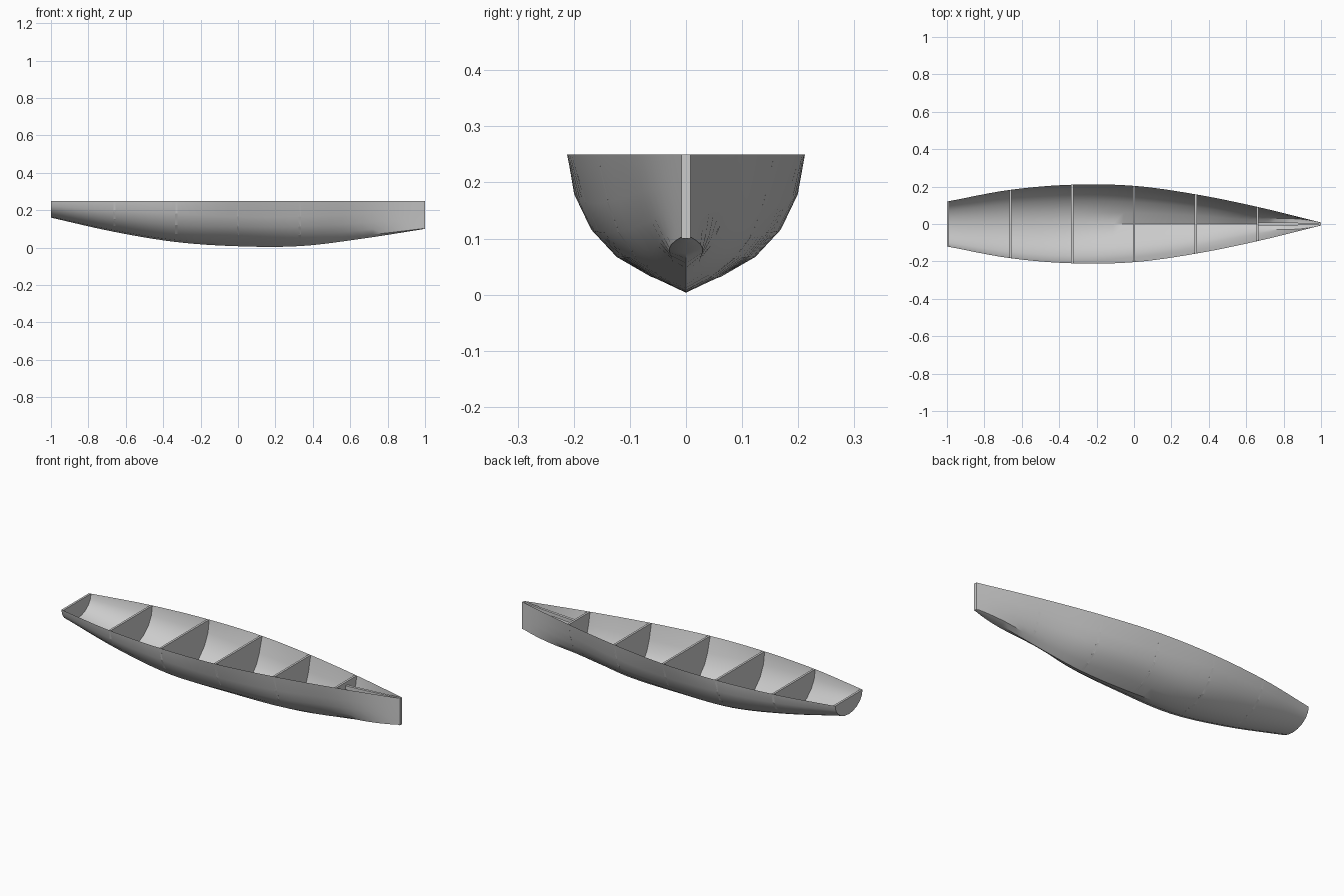
import bpy, bmesh, math

cube = bpy.data.objects.get("Cube")
if cube:
    bpy.data.objects.remove(cube, do_unlink=True)

grey = bpy.data.materials.new("hull grey")
grey.use_nodes = True
grey.diffuse_color = (0.6, 0.6, 0.6, 1)
grey.node_tree.nodes["Principled BSDF"].inputs["Base Color"].default_value = (0.6, 0.6, 0.6, 1)

RIM = 0.25
STEPS = 6
# Evenly spaced stations from stern to bow
HALF_WIDTH = [0.12, 0.182, 0.21, 0.204, 0.158, 0.09, 0.008]
KEEL = [0.16, 0.085, 0.03, 0.007, 0.008, 0.048, 0.10]
# Half sections as (width fraction, height fraction), keel to rim
ROUND = [(math.sin(i * math.pi / 10), 1 - math.cos(i * math.pi / 10)) for i in range(6)]
MIDSHIP = [(0, 0), (0.29, 0.1), (0.57, 0.25), (0.76, 0.43), (0.88, 0.65), (1, 1)]
BOW = [(0, 0), (0.28, 0.08), (0.52, 0.22), (0.7, 0.42), (0.86, 0.67), (1, 1)]
STEM = [(0, 0), (1, 0.02), (1, 0.2), (1, 0.42), (1, 0.67), (1, 1)]
SHAPES = [ROUND, ROUND, ROUND, MIDSHIP, MIDSHIP, BOW, STEM]


def smooth(values, x):
    """Smooth curve through the station values."""
    s = min(max((x + 1) * 3, 0), 6)
    i = min(int(s), 5)
    t = s - i
    a, b = values[i], values[i + 1]
    before = values[i - 1] if i else 2 * a - b
    after = values[i + 2] if i < 5 else 2 * b - a
    m, n = (b - before) / 2, (after - a) / 2
    return (a * (2*t**3 - 3*t*t + 1) + m * (t**3 - 2*t*t + t)
            + b * (3*t*t - 2*t**3) + n * (t**3 - t*t))


def section(x):
    """Full cross-section at x, from one rim to the other."""
    w, k = smooth(HALF_WIDTH, x), smooth(KEEL, x)
    half = [(w * smooth([s[j][0] for s in SHAPES], x),
             k + (RIM - k) * smooth([s[j][1] for s in SHAPES], x))
            for j in range(6)]
    return [(x, -y, z) for y, z in reversed(half)] + [(x, y, z) for y, z in half[1:]]


def loft(name, rings, capped):
    """Skin a row of matching sections; capped makes a closed solid."""
    bm = bmesh.new()
    rows = [[bm.verts.new(p) for p in ring] for ring in rings]
    for a, b in zip(rows, rows[1:]):
        n = len(a)
        for j in range(n if capped else n - 1):
            k = (j + 1) % n
            bm.faces.new((a[j], a[k], b[k], b[j]))
    if capped:
        bm.faces.new(rows[0])
        bm.faces.new(rows[-1])
        bmesh.ops.recalc_face_normals(bm, faces=bm.faces)
    else:
        bmesh.ops.reverse_faces(bm, faces=bm.faces)
    mesh = bpy.data.meshes.new(name)
    bm.to_mesh(mesh)
    bm.free()
    mesh.materials.append(grey)
    obj = bpy.data.objects.new(name, mesh)
    bpy.context.collection.objects.link(obj)
    return obj


def box_ring(x, half, low, high):
    return [(x, -half, low), (x, half, low), (x, half, high), (x, -half, high)]


# Thin open hull
hull = loft("hull", [section(-1 + i / (3 * STEPS)) for i in range(6 * STEPS + 1)], False)
bpy.ops.object.select_all(action="DESELECT")
hull.select_set(True)
bpy.context.view_layer.objects.active = hull
bpy.ops.object.shade_smooth_by_angle(angle=math.radians(35))

# Transom and cross walls fill the hull up to the rim
THICK = 0.006
for i, x in enumerate([-0.994, -0.66, -0.33, 0, 0.33, 0.66]):
    name = f"bulkhead_{i}" if i else "transom"
    loft(name, [section(x - THICK), section(x + THICK)], True)

# Upright bow post and the narrow plank running back from it
loft("stem_post", [box_ring(0.988, 0.008, 0.1, RIM), box_ring(1, 0.008, 0.1, RIM)], True)
loft("bow_plank", [box_ring(0.66, 0.008, 0.21, 0.23), box_ring(0.99, 0.006, 0.23, 0.248)], True)
